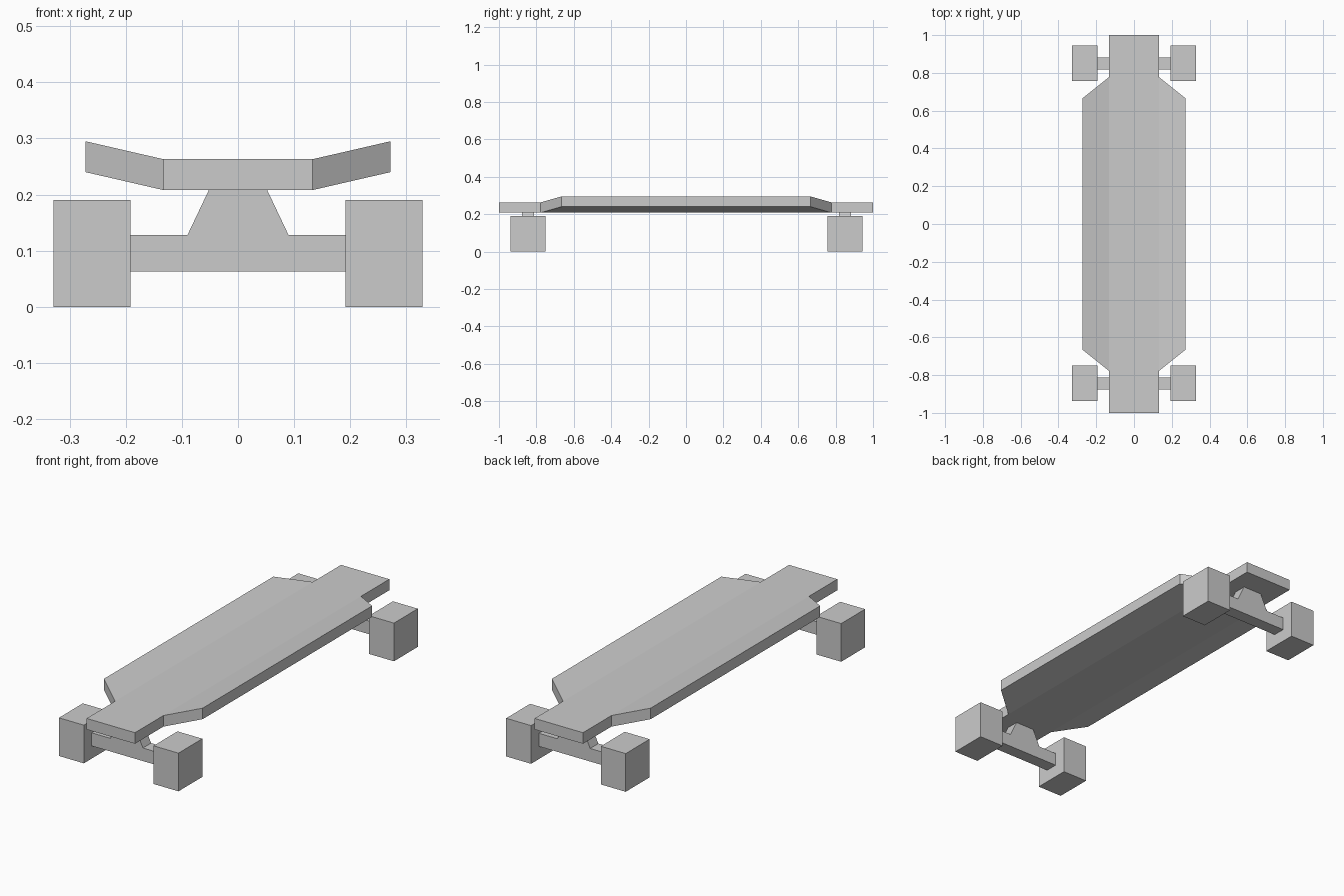
import bpy, bmesh

if "Cube" in bpy.data.objects:
    bpy.data.objects.remove(bpy.data.objects["Cube"])


def extruded(name, verts, faces, offset):
    """Solid made by extruding flat panels along an offset."""
    bm = bmesh.new()
    vs = [bm.verts.new(v) for v in verts]
    panels = [bm.faces.new([vs[i] for i in f]) for f in faces]
    ext = bmesh.ops.extrude_face_region(bm, geom=panels, use_keep_orig=True)
    moved = [g for g in ext["geom"] if isinstance(g, bmesh.types.BMVert)]
    bmesh.ops.translate(bm, verts=moved, vec=offset)
    bmesh.ops.recalc_face_normals(bm, faces=bm.faces)
    mesh = bpy.data.meshes.new(name)
    bm.to_mesh(mesh)
    bm.free()
    obj = bpy.data.objects.new(name, mesh)
    bpy.context.collection.objects.link(obj)
    return obj


# Deck: flat centre plank with a raised wing on each side
IN_X, OUT_X, IN_Y, OUT_Y = 0.133, 0.272, 0.777, 0.666
LOW, HIGH, THICK = 0.208, 0.24, 0.055
deck_points = []
for s in (1, -1):
    deck_points += [(s * IN_X, -s, LOW), (s * IN_X, -s * IN_Y, LOW),
                    (s * IN_X, s * IN_Y, LOW), (s * IN_X, s, LOW)]
for s in (1, -1):
    deck_points += [(s * OUT_X, -s * OUT_Y, HIGH), (s * OUT_X, s * OUT_Y, HIGH)]
extruded("deck", deck_points,
         [range(8), (2, 1, 8, 9), (6, 5, 10, 11)], (0, 0, THICK))

# Trucks: axle bar with a tapered riser, plus two block wheels each
half = [(0.192, 0.063), (0.192, 0.128), (0.09, 0.128), (0.052, 0.208)]
profile = half + [(-x, z) for x, z in reversed(half)]
AXLE = 0.064
WHEEL = (0.137, 0.188, 0.19)
for end, y in (("front", -0.844), ("back", 0.85)):
    extruded(end + "_truck", [(x, y - AXLE / 2, z) for x, z in profile],
             [range(8)], (0, AXLE, 0))
    for side, s in (("left", -1), ("right", 1)):
        bpy.ops.mesh.primitive_cube_add(size=1, location=(s * 0.2605, y, 0.095))
        wheel = bpy.context.object
        wheel.name = f"{end}_{side}_wheel"
        wheel.scale = WHEEL
        bpy.ops.object.transform_apply(location=False, rotation=False, scale=True)
